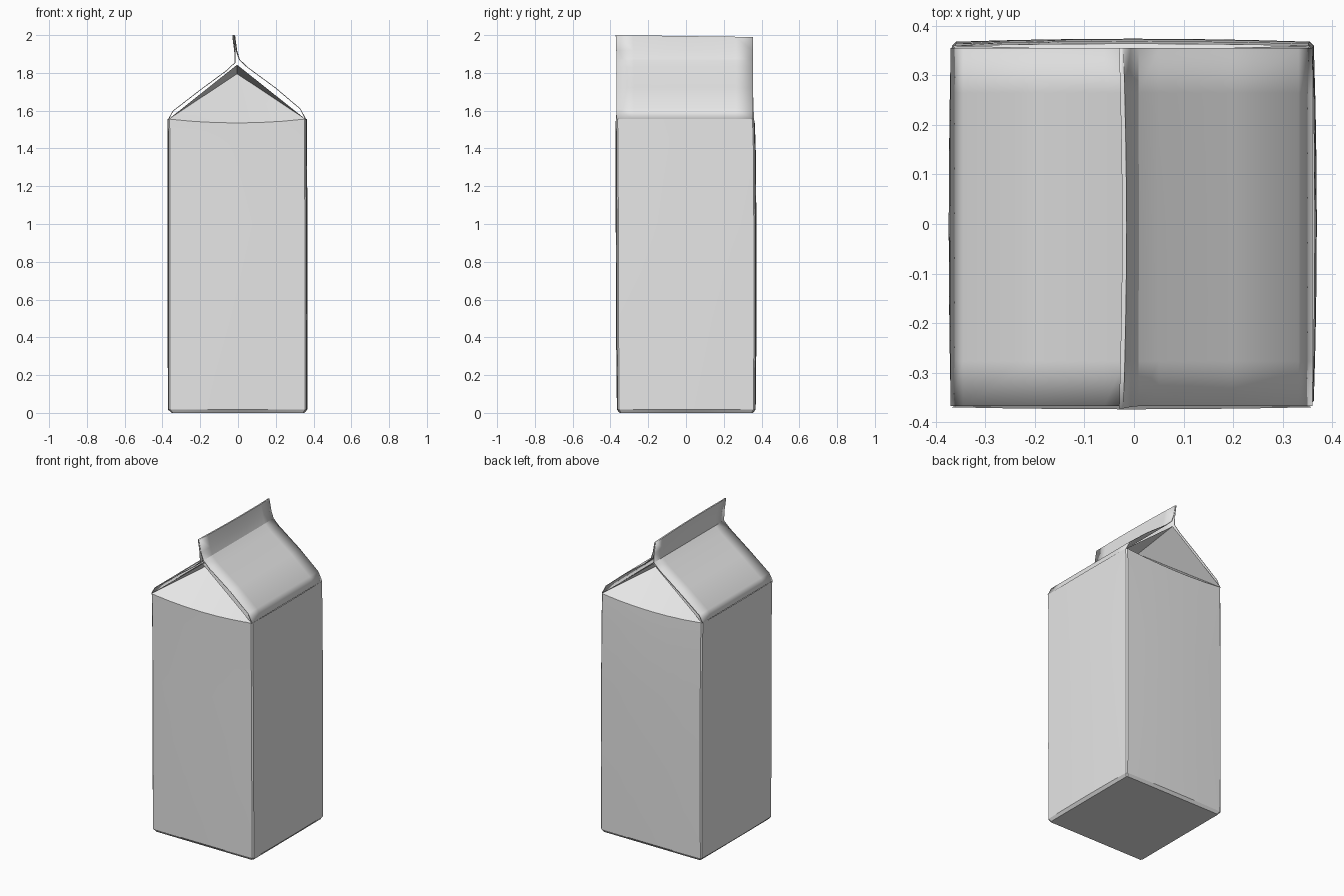
import bpy, bmesh, math

cube = bpy.data.objects.get("Cube")
if cube:
    bpy.data.objects.remove(cube, do_unlink=True)

card = bpy.data.materials.new("pale_grey_card")
card.use_nodes = True
card.diffuse_color = (0.8, 0.8, 0.8, 1)
card.node_tree.nodes["Principled BSDF"].inputs["Base Color"].default_value = (0.8, 0.8, 0.8, 1)

EAVE, RIDGE, TOP = 1.555, 1.855, 2.0


def finish(name, bm, recalc=True):
    if recalc:
        bmesh.ops.recalc_face_normals(bm, faces=bm.faces)
    mesh = bpy.data.meshes.new(name)
    bm.to_mesh(mesh)
    bm.free()
    obj = bpy.data.objects.new(name, mesh)
    bpy.context.collection.objects.link(obj)
    mesh.materials.append(card)
    bpy.ops.object.select_all(action='DESELECT')
    obj.select_set(True)
    bpy.context.view_layer.objects.active = obj
    bpy.ops.object.shade_smooth_by_angle(angle=math.radians(25))
    return obj


def wall_ring(bm, z, x0, x1, y0, y1, bulge, dip=0.0, steps=6, chamfer=0.008):
    """Rectangular ring with slightly bowed walls and tiny corner chamfers."""
    cx, cy, hx, hy = (x0 + x1) / 2, (y0 + y1) / 2, (x1 - x0) / 2, (y1 - y0) / 2
    ring = []
    for side in range(4):
        c, s = round(math.cos(side * math.pi / 2)), round(math.sin(side * math.pi / 2))
        along, out = (hx, hy) if side % 2 == 0 else (hy, hx)
        for i in range(steps + 1):
            t = 2 * i / steps - 1
            u = t * (along - chamfer)
            v = -(out + bulge * (1 - t * t))
            drop = dip * (1 - t * t) if side % 2 == 0 else 0
            ring.append(bm.verts.new((cx + c * u - s * v, cy + s * u + c * v, z - drop)))
    return ring


# Upright walls and base
bm = bmesh.new()
rings = [
    wall_ring(bm, 0.0, -0.352, 0.352, -0.352, 0.355, 0.0),
    wall_ring(bm, 0.018, -0.367, 0.363, -0.362, 0.365, 0.004),
    wall_ring(bm, 0.5, -0.367, 0.363, -0.365, 0.368, 0.006),
    wall_ring(bm, 1.0, -0.367, 0.362, -0.366, 0.367, 0.006),
    wall_ring(bm, 1.42, -0.368, 0.36, -0.368, 0.364, 0.005),
    wall_ring(bm, EAVE, -0.37, 0.36, -0.37, 0.36, 0.004, dip=0.02),
]
for low, high in zip(rings, rings[1:]):
    for i in range(len(low)):
        j = (i + 1) % len(low)
        bm.faces.new((low[i], low[j], high[j], high[i]))
bm.faces.new(rings[0][::-1])
finish("carton_walls", bm)

# Tucked gable ends: a sloping triangle and two folded wings each
for name, y, edge in (("front", -0.37, -0.36), ("back", 0.36, 0.35)):
    bm = bmesh.new()
    side = math.copysign(1, y)
    steps = 6
    base = []
    for i in range(steps + 1):
        t = 2 * i / steps - 1
        base.append(bm.verts.new((-0.005 + t * 0.362, y + side * 0.004 * (1 - t * t),
                                  EAVE - 0.02 * (1 - t * t))))
    tuck = bm.verts.new((-0.005, side * 0.03, RIDGE - 0.06))
    ridge = bm.verts.new((-0.005, edge, RIDGE - 0.012))
    for a, b in zip(base, base[1:]):
        bm.faces.new((a, b, tuck))
    bm.faces.new((base[0], tuck, ridge))
    bm.faces.new((base[-1], ridge, tuck))
    finish(name + "_gable_fold", bm)

# Roof slopes and pinched top seam, one folded sheet
profile = [(-0.37, EAVE), (-0.345, 1.6), (-0.2, 1.712), (-0.06, 1.815), (-0.018, RIDGE),
           (-0.02, 1.92), (-0.03, TOP), (-0.021, TOP), (-0.007, 1.92), (0.009, 1.872),
           (0.05, 1.832), (0.2, 1.722), (0.332, 1.61), (0.36, EAVE)]
bm = bmesh.new()
sheet = []
stations = 8
for j in range(stations + 1):
    f = j / stations
    row = []
    for x, z in profile:
        seam = max(0, (z - RIDGE) / (TOP - RIDGE))
        y = -0.367 - 0.005 * seam + f * (0.722 + 0.005 * seam)
        sway = 0.006 * math.sin(f * math.pi) * seam
        row.append(bm.verts.new((x + sway, y, z - 0.01 * f * seam)))
    sheet.append(row)
for near, far in zip(sheet, sheet[1:]):
    for i in range(len(profile) - 1):
        bm.faces.new((near[i], near[i + 1], far[i + 1], far[i]))
roof = finish("roof_and_top_seam", bm, recalc=False)
thick = roof.modifiers.new("card_thickness", 'SOLIDIFY')
thick.thickness = 0.004
thick.offset = -1
